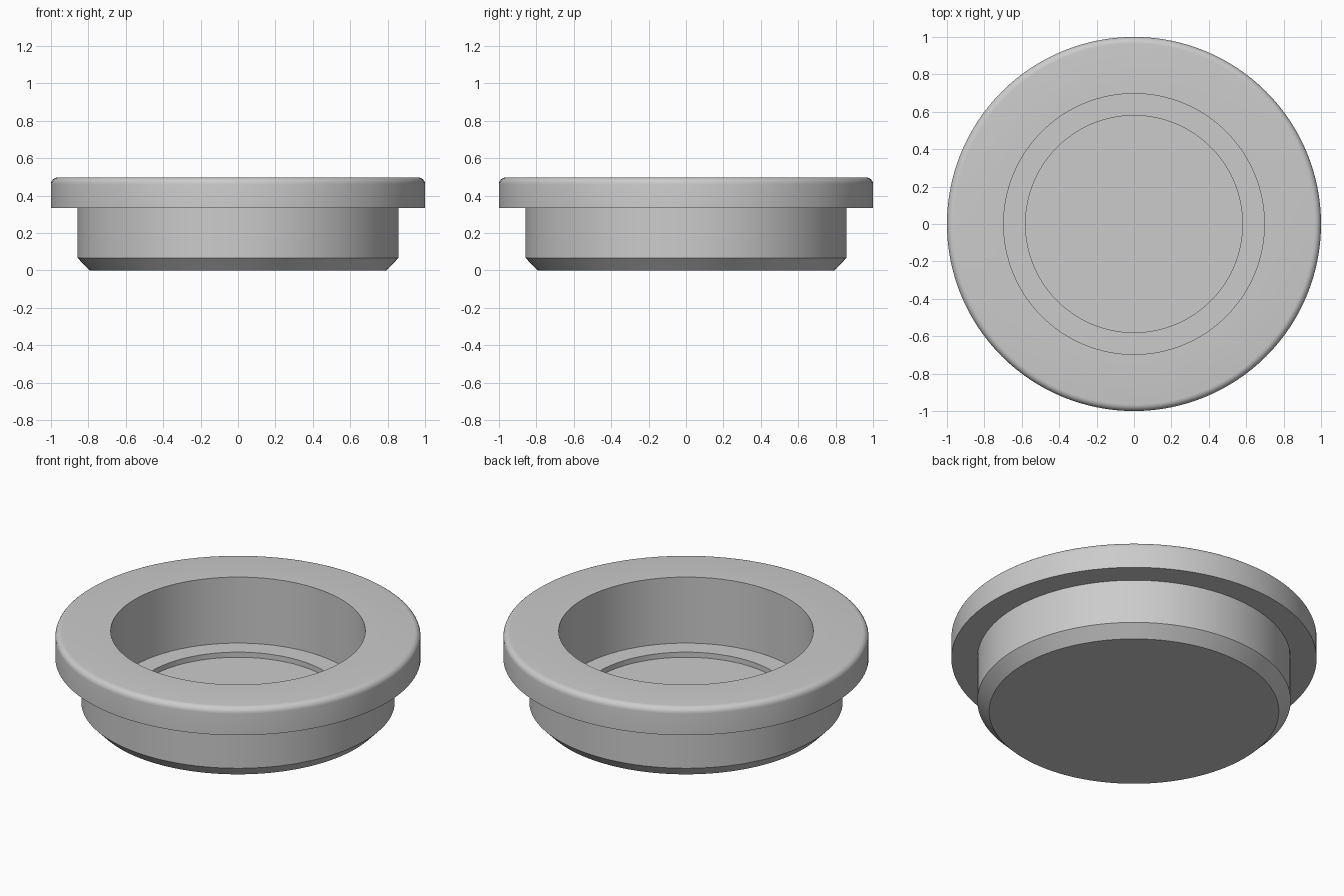
import bpy, bmesh, math

if "Cube" in bpy.data.objects:
    bpy.data.objects.remove(bpy.data.objects["Cube"])

SEGMENTS = 128

grey = bpy.data.materials.new("light_grey")
grey.diffuse_color = (0.6, 0.6, 0.6, 1)
grey.use_nodes = True
grey.node_tree.nodes["Principled BSDF"].inputs["Base Color"].default_value = grey.diffuse_color

# Rounded outer top edge of the flange
R = 0.035
TOP = 0.497
rounding = [(1 - R + R * math.cos(a), TOP - R + R * math.sin(a))
            for a in (math.radians(15 * i) for i in range(7))]

# Half section (radius, height): base, chamfer, body, flange, bore, ledge, floor recess
profile = [(0, 0), (0.793, 0), (0.858, 0.067), (0.858, 0.333), (1, 0.333),
           *rounding,
           (0.697, TOP), (0.697, 0.098), (0.58, 0.098), (0.58, 0.067), (0, 0.067)]

# Spin the section about the z axis
bm = bmesh.new()
verts = [bm.verts.new((r, 0, z)) for r, z in profile]
edges = [bm.edges.new(pair) for pair in zip(verts, verts[1:])]
bmesh.ops.spin(bm, geom=verts + edges, cent=(0, 0, 0), axis=(0, 0, 1),
               angle=math.tau, steps=SEGMENTS, use_merge=False)
bmesh.ops.remove_doubles(bm, verts=bm.verts, dist=0.0005)
bmesh.ops.recalc_face_normals(bm, faces=bm.faces)
mesh = bpy.data.meshes.new("flanged_cup")
bm.to_mesh(mesh)
bm.free()
mesh.materials.append(grey)

cup = bpy.data.objects.new("flanged_cup", mesh)
bpy.context.collection.objects.link(cup)
bpy.context.view_layer.objects.active = cup
cup.select_set(True)
bpy.ops.object.shade_smooth_by_angle(angle=math.radians(30))
